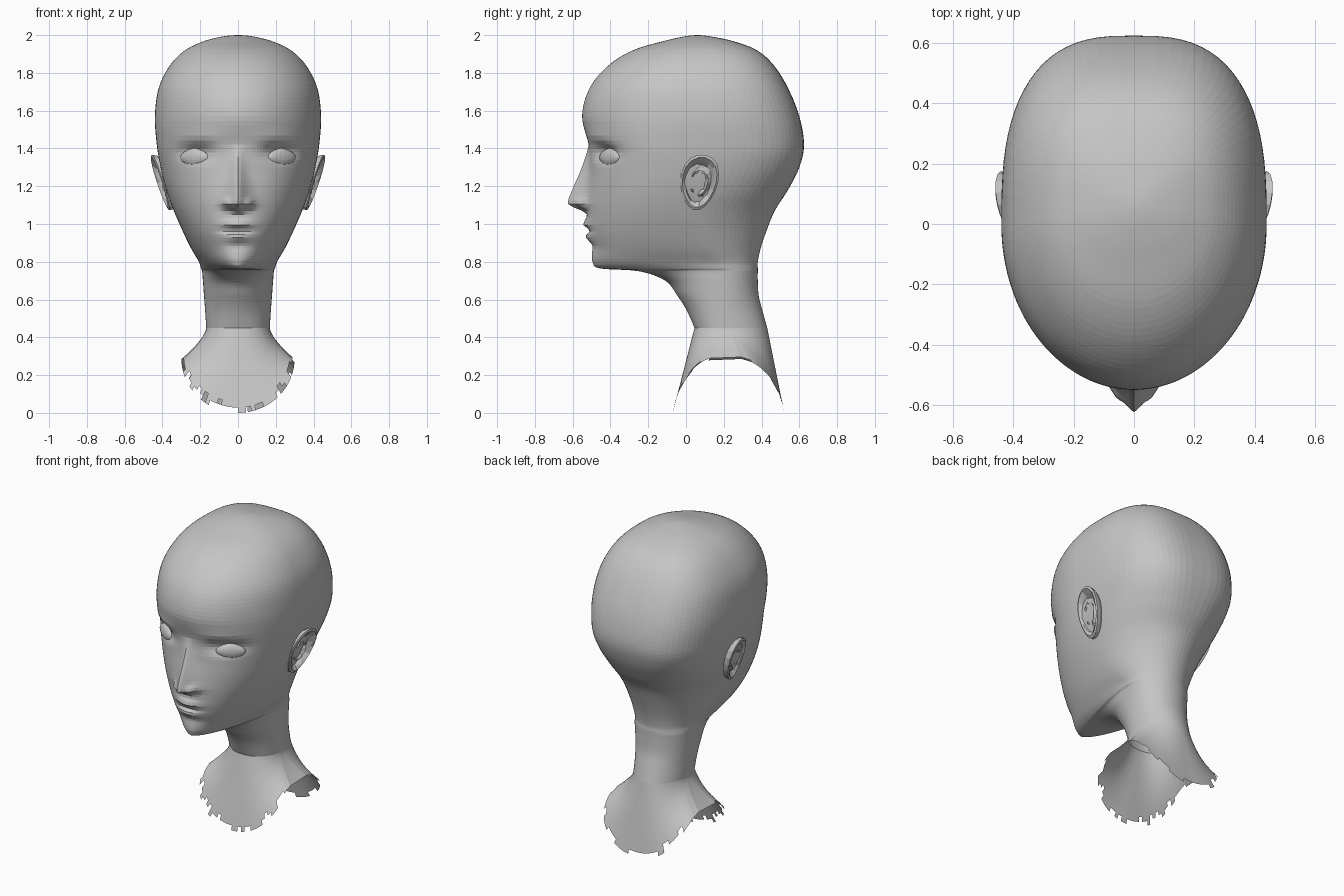
import bpy, bmesh, math, random
from mathutils import Vector, Matrix

random.seed(4)
cube = bpy.data.objects.get("Cube")
if cube:
    bpy.data.objects.remove(cube)

grey = bpy.data.materials.new("plain grey")
grey.use_nodes = True
GREY = (0.56, 0.56, 0.56, 1)
grey.diffuse_color = GREY
grey.node_tree.nodes["Principled BSDF"].inputs["Base Color"].default_value = GREY

SEGMENTS, STEPS = 110, 6

# Head cross-sections: height, front, back, half width, widest y, front power
SECTIONS = [
    (2.0, .05, .07, .01, .06, 1), (1.993, -.01, .13, .08, .06, 1),
    (1.968, -.12, .25, .18, .05, 1), (1.92, -.28, .375, .28, .04, 1),
    (1.84, -.41, .465, .36, .02, 1), (1.72, -.51, .54, .42, 0, 1),
    (1.57, -.55, .6, .44, 0, 1), (1.42, -.515, .625, .43, 0, .95),
    (1.3, -.51, .6, .41, 0, .95), (1.18, -.52, .54, .38, 0, .95),
    (1.07, -.525, .47, .34, 0, .95), (.96, -.52, .425, .292, .03, .95),
    (.87, -.5, .395, .248, .08, .97), (.8, -.495, .38, .207, .15, 1.05),
    (.765, -.455, .38, .196, .18, 1.25), (.75, -.25, .38, .19, .2, 1.1),
    (.7, -.11, .38, .186, .2, 1), (.62, -.045, .385, .18, .2, 1),
    (.54, .005, .405, .174, .2, 1), (.45, .045, .43, .168, .22, .9),
]

# Soft face shaping: x, z, x spread, z spread, push back
BUMPS = [
    (.22, 1.38, .085, .042, .05), (-.22, 1.38, .085, .042, .05),     # sockets
    (.2, 1.46, .12, .035, -.008), (-.2, 1.46, .12, .035, -.008),     # brows
    (0, 1.0, .075, .022, -.022), (0, .93, .06, .022, -.016),         # lips
    (-.01, .967, .08, .012, .02), (0, .885, .08, .025, .008),        # mouth line
    (.06, 1.11, .025, .025, -.025), (-.06, 1.11, .025, .025, -.025), # nostrils
]


def spline(rows, i, t):
    p = [rows[min(max(i + k, 0), len(rows) - 1)] for k in (-1, 0, 1, 2)]
    return [b + .5 * t * (c - a + t * (2*a - 5*b + 4*c - d + t * (3*(b - c) + d - a)))
            for a, b, c, d in zip(*p)]


def power(v, e):
    return math.copysign(abs(v) ** e, v)


def ring_point(k, front, back, width, mid, front_e, back_e, box=1):
    # Points are packed closer together on the face
    a = 2 * math.pi * k / SEGMENTS
    a -= .45 * math.sin(a)
    s, c = math.sin(a), math.cos(a)
    e, depth = (front_e, mid - front) if c > 0 else (back_e, back - mid)
    return width * power(s, e), mid - depth * power(c, e * box)


def shape_face(x, y, z):
    if y > -.2 or z < .8:
        return y
    for bx, bz, sx, sz, push in BUMPS:
        y += push * math.exp(-((x - bx) / sx) ** 2 - ((z - bz) / sz) ** 2)
    # Narrow nose with a crisp ridge and an undercut
    if 1.06 < z < 1.42:
        rise = (1.42 - z) / .29 if z > 1.13 else min(1, (z - 1.06) / .04)
        half = .03 + .025 * rise
        y -= .1 * rise * math.exp(-(abs(x) / half) ** 1.5)
    return y


def finish(name, bm):
    bmesh.ops.recalc_face_normals(bm, faces=bm.faces)
    mesh = bpy.data.meshes.new(name)
    bm.to_mesh(mesh)
    bm.free()
    mesh.materials.append(grey)
    obj = bpy.data.objects.new(name, mesh)
    bpy.context.collection.objects.link(obj)


def bridge(bm, rings, keep=lambda row, k: True):
    n = len(rings[0])
    for row, (a, b) in enumerate(zip(rings, rings[1:])):
        for k in range(n):
            if keep(row, k):
                bm.faces.new((a[k], a[(k + 1) % n], b[(k + 1) % n], b[k]))


# Head and neck shell
bm = bmesh.new()
rings = []
for i in range(len(SECTIONS) - 1):
    last = i == len(SECTIONS) - 2
    for j in range(STEPS + last):
        z, front, back, width, mid, e = spline(SECTIONS, i, j / STEPS)
        # The round skull narrows gradually into the nape
        t = min(max((1.4 - z) / .45, 0), 1)
        back_e = .71 + .28 * t * t * (3 - 2 * t)
        ring = []
        for k in range(SEGMENTS):
            x, y = ring_point(k, front, back, width, mid, e, back_e)
            ring.append(bm.verts.new((x, shape_face(x, y, z), z)))
        rings.append(ring)
bm.faces.new(rings[0])

# Collar flares into a front bib and a back flap with a ragged hem
neck_end = [v.co.copy() for v in rings[-1]]
COLLAR = 16
for j in range(1, COLLAR + 1):
    t = j / COLLAR
    ring = []
    for k, start in enumerate(neck_end):
        x, y = ring_point(k, -.07, .52, .3, .22, .7, .7, .5)
        z = .29 - .29 * math.sqrt(max(0, 1 - (x / .3) ** 2))
        p = start.lerp(Vector((x, y, z)), t)
        p.x = start.x + (x - start.x) * t ** 1.5
        ring.append(bm.verts.new(p))
    rings.append(ring)
notch = [random.choice((0, 0, 1, 1, 2)) for _ in range(SEGMENTS)]
notch[0] = 0
hem = len(rings) - 1
bridge(bm, rings, lambda row, k: row < hem - notch[k // 2])
bmesh.ops.delete(bm, geom=[v for v in bm.verts if not v.link_faces], context='VERTS')
finish("head_and_neck", bm)

# Ears: concentric rims as scale and outward height
EAR = [(.75, -.06), (.98, .0), (1, .02), (.9, .026), (.76, .012),
       (.62, -.012), (.45, .006), (.25, -.014)]
for side, name in ((1, "left_ear"), (-1, "right_ear")):
    bm = bmesh.new()
    rings = []
    for row, (scale, height) in enumerate(EAR):
        ring = []
        for k in range(18):
            a = 2 * math.pi * k / 18
            v = .148 * scale * math.sin(a)
            u = .1 * scale * math.cos(a) * (1 + 1.3 * v) + .1 * v
            h = height + (random.uniform(-.012, .012) if row > 3 else 0)
            x = .39 + .15 * u + .3 * v + h
            ring.append(bm.verts.new((side * x, .07 + u, 1.22 + v)))
        rings.append(ring)
    bridge(bm, rings)
    bm.faces.new(rings[-1])
    bm.faces.new(rings[0])
    finish(name, bm)

# Eyes: flattened almonds set into the sockets
for side, name in ((1, "left_eye"), (-1, "right_eye")):
    bm = bmesh.new()
    bmesh.ops.create_uvsphere(bm, u_segments=20, v_segments=12, radius=1)
    for v in bm.verts:
        v.co.z *= 1 - .2 * abs(v.co.x)
        v.co = Vector((v.co.x * .09, v.co.y * .028, v.co.z * .05))
    bm.transform(Matrix.Translation((side * .23, -.403, 1.352))
                 @ Matrix.Rotation(side * .6, 4, 'Z'))
    finish(name, bm)
